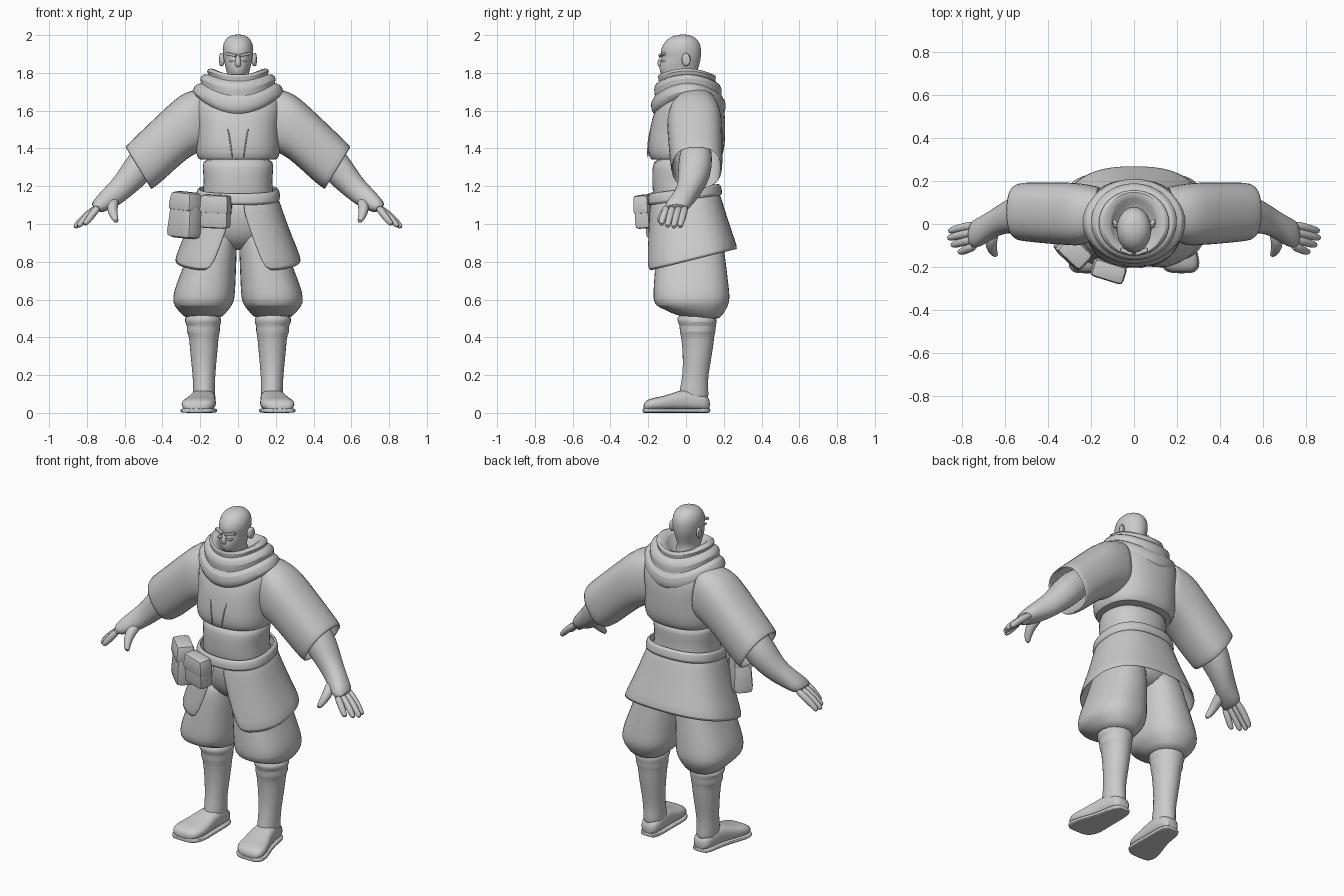
import bpy, bmesh, math
from mathutils import Vector as V

grey = bpy.data.materials.new("plain_grey")
grey.diffuse_color = (0.6, 0.6, 0.6, 1)


def finish(name, bm, mirror=False, thick=0, sub=1, angle=50):
    bmesh.ops.recalc_face_normals(bm, faces=bm.faces)
    me = bpy.data.meshes.new(name)
    bm.to_mesh(me)
    bm.free()
    ob = bpy.data.objects.new(name, me)
    bpy.context.collection.objects.link(ob)
    me.materials.append(grey)
    if mirror:
        ob.modifiers.new("mirror", 'MIRROR').use_clip = False
    if thick:
        m = ob.modifiers.new("thickness", 'SOLIDIFY')
        m.thickness, m.offset = thick, 0
    if sub:
        ob.modifiers.new("smooth", 'SUBSURF').levels = sub
        ob.modifiers["smooth"].render_levels = sub
    bpy.context.view_layer.objects.active = ob
    ob.select_set(True)
    bpy.ops.object.shade_smooth_by_angle(angle=math.radians(angle))
    ob.select_set(False)
    return ob


def loft(name, rings, n=20, power=2.0, cap=True, gaps=None, **kw):
    """Skin over rings (centre, half axis u, half axis v, droop)."""
    bm = bmesh.new()
    rows = []
    for i, (c, u, v, droop) in enumerate(rings):
        g = gaps[i] if gaps else 0
        row = []
        for k in range(n):
            t = -math.pi / 2 + (g + (2 * math.pi - 2 * g) * k / (n - 1) if gaps else 2 * math.pi * k / n)
            cs, sn = math.cos(t), math.sin(t)
            p = V(c) + V(u) * math.copysign(abs(cs) ** (2 / power), cs) \
                + V(v) * math.copysign(abs(sn) ** (2 / power), sn)
            p.z -= droop * sn * sn
            row.append(bm.verts.new(p))
        rows.append(row)
    for a, b in zip(rows, rows[1:]):
        for k in range(n - 1 if gaps else n):
            j = (k + 1) % n
            bm.faces.new((a[k], a[j], b[j], b[k]))
    if cap and not gaps:
        bm.faces.new(rows[0])
        bm.faces.new(rows[-1])
    return finish(name, bm, **kw)


def span(x1, z1, x2, z2, y0, y1, slope=0):
    """Ring whose ends are seen at (x1,z1), (x2,z2) and which reaches from y0 to y1."""
    r = (y1 - y0) / 2
    return ((x1 + x2) / 2, (y0 + y1) / 2, (z1 + z2) / 2), ((x1 - x2) / 2, 0, (z1 - z2) / 2), (0, r, slope * r), 0


def level(x, y0, y1, z, droop=0, slope=0):
    return span(x, z, -x, z, y0, y1, slope)[:3] + (droop,)


def tube(name, pts, radii, **kw):
    pts = [V(p) for p in pts]
    d = (pts[-1] - pts[0]).normalized()
    u = d.cross(V((0, 1, 0.3))).normalized()
    w = d.cross(u)
    return loft(name, [(p, u * r, w * r, 0) for p, r in zip(pts, radii)], n=8, **kw)


def block(name, loc, size, rot=(0, 0, 0), taper=1.0, bevel=0.02, **kw):
    from mathutils import Euler
    bm = bmesh.new()
    bmesh.ops.create_cube(bm, size=1)
    for v in bm.verts:
        s = taper if v.co.z > 0 else 1
        v.co = V((v.co.x * size[0] * s, v.co.y * size[1] * s, v.co.z * size[2]))
    if bevel:
        bmesh.ops.bevel(bm, geom=bm.edges[:], offset=bevel, segments=2, affect='EDGES', profile=0.6)
    m = Euler(rot).to_matrix()
    for v in bm.verts:
        v.co = m @ v.co + V(loc)
    return finish(name, bm, sub=0, **kw)


# Head, with ears, brows and nose under the face mask
loft("head", [level(*r) for r in (
    (.065, -.05, .08, 1.68), (.062, -.08, .06, 1.75), (.055, -.135, .055, 1.785), (.064, -.143, .065, 1.82),
    (.074, -.14, .075, 1.855), (.078, -.126, .08, 1.88), (.082, -.137, .082, 1.905), (.083, -.13, .081, 1.94),
    (.07, -.105, .065, 1.977), (.042, -.065, .03, 1.998), (.012, -.03, 0, 2.003))], n=20)
loft("nose", [((0, y, z), (w, 0, 0), (0, h, 0), 0) for y, z, w, h in (
    (-.125, 1.825, .018, .018), (-.135, 1.85, .019, .022), (-.13, 1.875, .013, .016), (-.12, 1.9, .012, .012))], n=8)
block("brow", (.036, -.128, 1.897), (.06, .02, .014), (0, -.2, .35), bevel=.004, mirror=True)
block("mask_edge", (0, -.124, 1.862), (.09, .03, .008), bevel=.003)
loft("ear", [((x, y, 1.87), (0, a, 0), (0, 0, b), 0) for x, y, a, b in (
    (.07, -.01, .016, .03), (.088, 0, .024, .04), (.101, .008, .02, .036))], n=10, mirror=True)

# Scarf with stacked folds, hanging lower at front and back
loft("scarf", [level(*r) for r in (
    (.15, -.1, .13, 1.68, .09), (.225, -.165, .195, 1.665, .10), (.248, -.19, .215, 1.705, .10),
    (.225, -.185, .21, 1.745, .085), (.19, -.16, .185, 1.742, .07), (.207, -.175, .195, 1.772, .06),
    (.185, -.16, .175, 1.797, .05), (.15, -.14, .15, 1.787, .035), (.172, -.152, .163, 1.812, .035),
    (.15, -.148, .152, 1.829, .035), (.105, -.125, .12, 1.815, .03), (.08, -.1, .08, 1.74, 0))], n=28)

# Tunic body, laced chest placket and bare waist wrap
loft("tunic", [level(*r) for r in (
    (.18, -.165, .15, 1.345), (.21, -.187, .18, 1.335), (.225, -.202, .2, 1.375), (.224, -.204, .208, 1.43),
    (.222, -.19, .21, 1.52), (.235, -.17, .207, 1.6), (.24, -.125, .19, 1.67), (.16, -.08, .14, 1.72))], n=24, power=2.4)
for s in (-1, 1):
    tube("placket_edge", [(s * .055, -.186, 1.51), (s * .04, -.203, 1.43), (s * .03, -.202, 1.345)], (.004,) * 3)
loft("waist", [level(*r) for r in (
    (.2, -.17, .165, 1.08), (.187, -.178, .155, 1.17), (.183, -.182, .152, 1.23), (.19, -.18, .155, 1.3),
    (.19, -.17, .16, 1.36))], n=20, power=2.3)

# Wide sleeves, open at the cuff
loft("sleeve", [span(*r) for r in (
    (.17, 1.72, .14, 1.42, -.06, .17), (.27, 1.70, .215, 1.38, -.10, .185), (.33, 1.66, .265, 1.355, -.095, .19),
    (.43, 1.565, .34, 1.29, -.09, .19), (.54, 1.46, .42, 1.215, -.08, .19), (.598, 1.405, .462, 1.185, -.075, .188))],
    n=16, power=2.5, cap=False, thick=.012, mirror=True)

# Forearm and hand
loft("forearm", [span(*r) for r in (
    (.47, 1.47, .37, 1.34, -.03, .14), (.54, 1.41, .43, 1.27, -.04, .14), (.6, 1.34, .5, 1.2, -.045, .135),
    (.655, 1.245, .575, 1.14, -.045, .095), (.705, 1.195, .625, 1.1, -.07, .06), (.755, 1.14, .69, 1.07, -.11, .03),
    (.785, 1.1, .735, 1.055, -.12, .012))], n=16, power=2.2, mirror=True)
for i, reach in enumerate((-.045, -.012, .005, 0)):
    y = -.102 + i * .033
    tube("finger", [(.735, y, 1.095), (.795 + reach * .5, y - .012, 1.05), (.84 + reach, y - .025, 1.005 - reach * .3),
                    (.863 + reach, y - .03, .98 - reach * .3)], (.021, .022, .019, .014), mirror=True)
tube("thumb", [(.655, -.03, 1.125), (.668, -.085, 1.09), (.66, -.125, 1.045), (.642, -.15, 1.008)],
     (.035, .032, .024, .015), mirror=True)

# Belt and split overskirt, both dipping to the front
loft("belt", [level(x, y0, y1, z, 0, .14) for x, y0, y1, z in (
    (.203, -.185, .168, 1.185), (.216, -.197, .182, 1.177), (.222, -.203, .19, 1.137), (.213, -.19, .18, 1.127))],
    n=24, power=2.4, cap=False, thick=.012)
loft("overskirt", [level(x, y0, y1, z, 0, s) for x, y0, y1, z, s in (
    (.205, -.185, .17, 1.15, .14), (.24, -.195, .2, 1.04, .17), (.285, -.205, .235, .92, .21),
    (.335, -.215, .272, .803, .25))], gaps=(.03, .13, .25, .36), n=25, power=2.5, thick=.014, mirror=False)

# Baggy trousers
loft("hips", [level(*r) for r in (
    (.06, -.06, .1, .86), (.15, -.12, .17, .9), (.22, -.16, .185, .97), (.21, -.17, .175, 1.08),
    (.19, -.165, .16, 1.15))], n=20, power=2.3)
loft("trouser_leg", [span(a, z, b, z, y0, y1, s) for a, b, z, y0, y1, s in (
    (.22, .01, 1.0, -.13, .17, 0), (.25, .004, .9, -.155, .2, 0), (.288, .008, .78, -.165, .215, 0),
    (.33, .012, .68, -.173, .227, 0), (.35, .015, .605, -.177, .236, 0), (.34, .03, .565, -.165, .225, 0),
    (.305, .065, .53, -.105, .195, -.1), (.28, .085, .50, -.05, .17, -.1))], n=20, power=2.4, mirror=True)

# Wrapped shins
loft("shin", [span(a, z, b, z, y0, y1) for a, b, z, y0, y1 in (
    (.285, .085, .53, -.06, .165), (.285, .085, .475, -.045, .165), (.27, .095, .465, -.035, .16),
    (.276, .093, .425, -.036, .158), (.262, .1, .415, -.03, .152), (.258, .104, .36, -.022, .148),
    (.247, .115, .25, -.016, .128), (.238, .122, .16, -.026, .115), (.24, .118, .1, -.04, .122),
    (.235, .12, .05, -.04, .12))], n=16, mirror=True)

# Shoes turned slightly outward, with flat soles
plan = ((.175, .128, .035, .075), (.176, .1, .058, .1), (.18, .02, .064, .13), (.19, -.05, .072, .115),
        (.202, -.12, .088, .088), (.212, -.18, .092, .08), (.218, -.212, .075, .066), (.222, -.226, .045, .045))
loft("shoe", [((x, y, (h + .012) / 2), (w, 0, 0), (0, 0, (h - .012) / 2), 0) for x, y, w, h in plan],
     n=16, power=2.8, mirror=True)
loft("sole", [((x, y * 1.02, .0125), (w * 1.06, 0, 0), (0, 0, .0125), 0) for x, y, w, h in plan],
     n=16, power=5, mirror=True)

# Belt pouches on one hip
block("side_pouch", (-.278, -.125, 1.04), (.18, .12, .23), (0, .08, -.75), .82, .035)
block("side_pouch_flap", (-.277, -.132, 1.12), (.165, .115, .1), (0, .08, -.75), .86, .025)
block("front_pouch", (-.118, -.215, 1.06), (.155, .085, .165), (.05, .04, -.3), .95, .022)
block("front_pouch_flap", (-.118, -.22, 1.105), (.165, .09, .1), (.05, .04, -.3), .93, .022)
